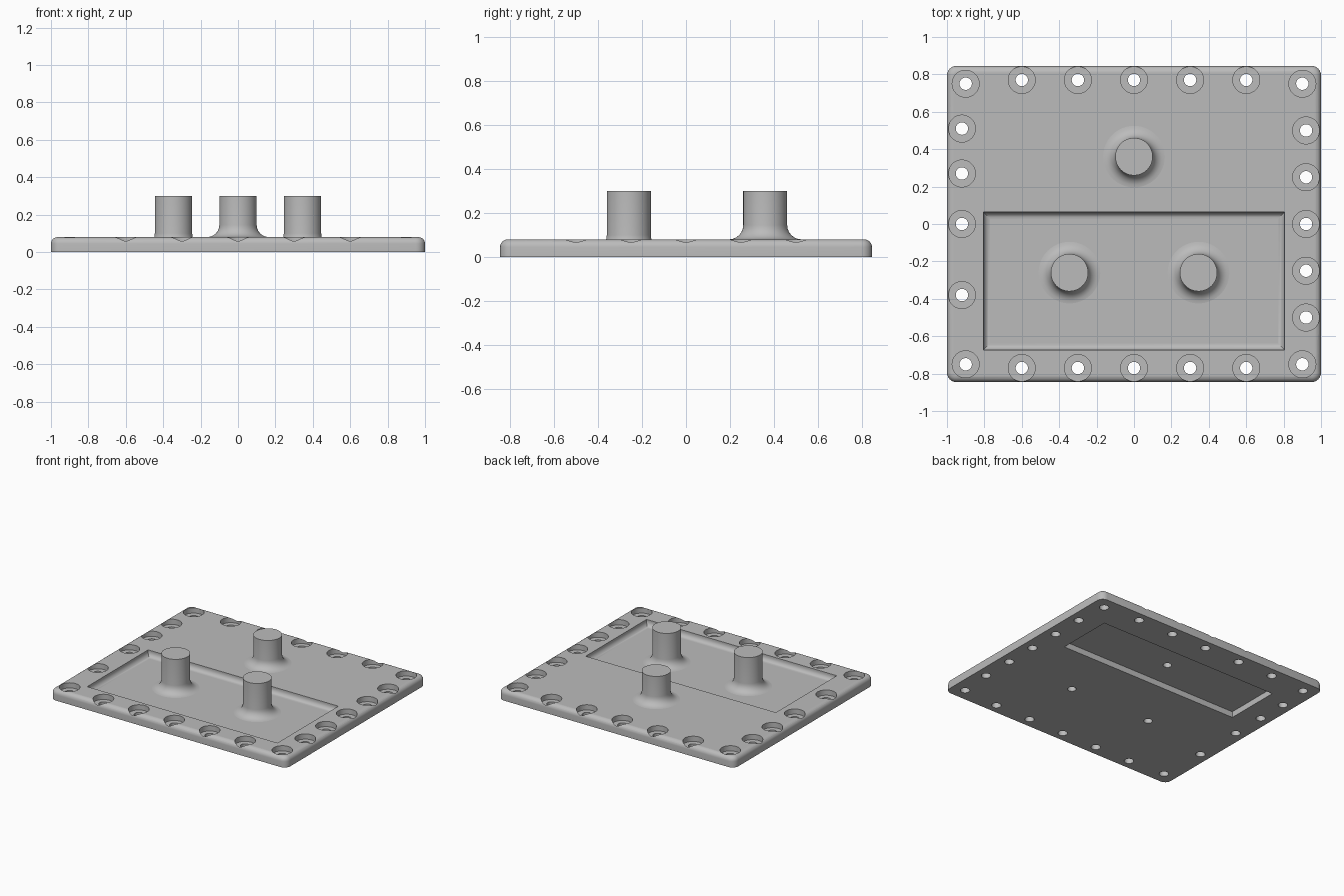
import bpy, bmesh
from math import sin, cos, pi, radians

cube = bpy.data.objects.get("Cube")
if cube:
    bpy.data.objects.remove(cube, do_unlink=True)

THICK = 0.08       # plate thickness
FLOOR = 0.035      # recess floor height
CEILING = 0.045    # underside pocket ceiling height
QUARTER = [i * pi / 12 for i in range(7)]

metal = bpy.data.materials.new("plain_grey")
metal.use_nodes = True
metal.diffuse_color = (0.5, 0.5, 0.5, 1)
metal.node_tree.nodes["Principled BSDF"].inputs["Base Color"].default_value = (0.5, 0.5, 0.5, 1)


def rect_ring(hx, hy, z, r=0, cx=0, cy=0):
    """Rectangle outline, with rounded corners when r is set."""
    pts = []
    for k, (sx, sy) in enumerate([(1, 1), (-1, 1), (-1, -1), (1, -1)]):
        for a in (QUARTER if r else [0]):
            ang = a + k * pi / 2
            pts.append((cx + sx * (hx - r) + r * cos(ang),
                        cy + sy * (hy - r) + r * sin(ang), z))
    return pts


def circle_ring(r, z, x, y, n=48):
    return [(x + r * cos(2 * pi * i / n), y + r * sin(2 * pi * i / n), z) for i in range(n)]


def loft(bm, rings):
    """Skin a stack of matching outlines and cap both ends."""
    loops = [[bm.verts.new(p) for p in ring] for ring in rings]
    n = len(loops[0])
    for low, high in zip(loops, loops[1:]):
        for i in range(n):
            j = (i + 1) % n
            bm.faces.new((low[i], low[j], high[j], high[i]))
    bm.faces.new(loops[0][::-1])
    bm.faces.new(loops[-1])


def lathe(bm, profile, x, y):
    loft(bm, [circle_ring(r, z, x, y) for r, z in profile])


def make_object(name, bm):
    bmesh.ops.recalc_face_normals(bm, faces=bm.faces)
    mesh = bpy.data.meshes.new(name)
    bm.to_mesh(mesh)
    bm.free()
    mesh.materials.append(metal)
    ob = bpy.data.objects.new(name, mesh)
    bpy.context.collection.objects.link(ob)
    return ob


def activate(ob):
    bpy.ops.object.select_all(action='DESELECT')
    ob.select_set(True)
    bpy.context.view_layer.objects.active = ob


def cut(ob, cutter):
    activate(ob)
    mod = ob.modifiers.new("cut", 'BOOLEAN')
    mod.operation = 'DIFFERENCE'
    mod.solver = 'EXACT'
    mod.object = cutter
    bpy.ops.object.modifier_apply(modifier=mod.name)


def finish(ob):
    """Smooth the curved faces and keep level faces flat."""
    activate(ob)
    bpy.ops.object.shade_smooth_by_angle(angle=radians(30))
    for p in ob.data.polygons:
        if abs(p.normal.z) > 0.999:
            p.use_smooth = False


# Cover plate with rounded upper edge
hx, hy, corner, edge = 1.0, 0.845, 0.05, 0.035
bm = bmesh.new()
rings = [rect_ring(hx, hy, 0, corner)]
for a in QUARTER:
    inset = edge * (1 - cos(a))
    rings.append(rect_ring(hx - inset, hy - inset, THICK - edge + edge * sin(a), corner - inset))
loft(bm, rings)
plate = make_object("cover_plate", bm)

# Counterbored screw holes around the rim
screws = [(x, s * 0.77) for x in (-0.6, -0.3, 0, 0.3, 0.6) for s in (1, -1)]
screws += [(sx * 0.9, sy * 0.75) for sx in (1, -1) for sy in (1, -1)]
screws += [(-0.92, y) for y in (0.51, 0.27, 0, -0.38)]
screws += [(0.92, y) for y in (0.5, 0.25, 0, -0.25, -0.5)]
bm = bmesh.new()
for x, y in screws:
    lathe(bm, [(0.033, -0.1), (0.033, 0.04), (0.072, 0.04), (0.072, 0.2)], x, y)

# Upper recess with filleted floor
fillet = 0.035
rings = []
for a in QUARTER:
    inset = fillet * (1 - sin(a))
    rings.append(rect_ring(0.805 - inset, 0.368 - inset, FLOOR + fillet * (1 - cos(a)), cy=-0.305))
rings.append(rect_ring(0.805, 0.368, 0.2, cy=-0.305))
loft(bm, rings)
top_cutter = make_object("top_cutter", bm)

# Underside pocket
bm = bmesh.new()
loft(bm, [rect_ring(0.76, 0.215, z, cy=0.37) for z in (-0.1, CEILING)])
pocket_cutter = make_object("pocket_cutter", bm)

# Blind pin holes under the bosses
bosses = {"back_boss": (0, 0.36, THICK),
          "front_left_boss": (0.345, -0.26, FLOOR),
          "front_right_boss": (-0.345, -0.26, FLOOR)}
bm = bmesh.new()
for x, y, base in bosses.values():
    lathe(bm, [(0.03, -0.1), (0.03, 0.22)], x, y)
pin_cutter = make_object("pin_cutter", bm)

for cutter in (top_cutter, pocket_cutter, pin_cutter):
    cut(plate, cutter)
finish(plate)

# Round bosses flaring into the surface below them
flare = 0.065
for name, (x, y, base) in bosses.items():
    bm = bmesh.new()
    profile = [(0.1 + flare, base - 0.01)]
    profile += [(0.1 + flare * (1 - sin(a)), base + flare * (1 - cos(a))) for a in QUARTER]
    profile.append((0.1, 0.3))
    lathe(bm, profile, x, y)
    boss = make_object(name, bm)
    cut(boss, pin_cutter)
    finish(boss)

for cutter in (top_cutter, pocket_cutter, pin_cutter):
    bpy.data.objects.remove(cutter, do_unlink=True)
